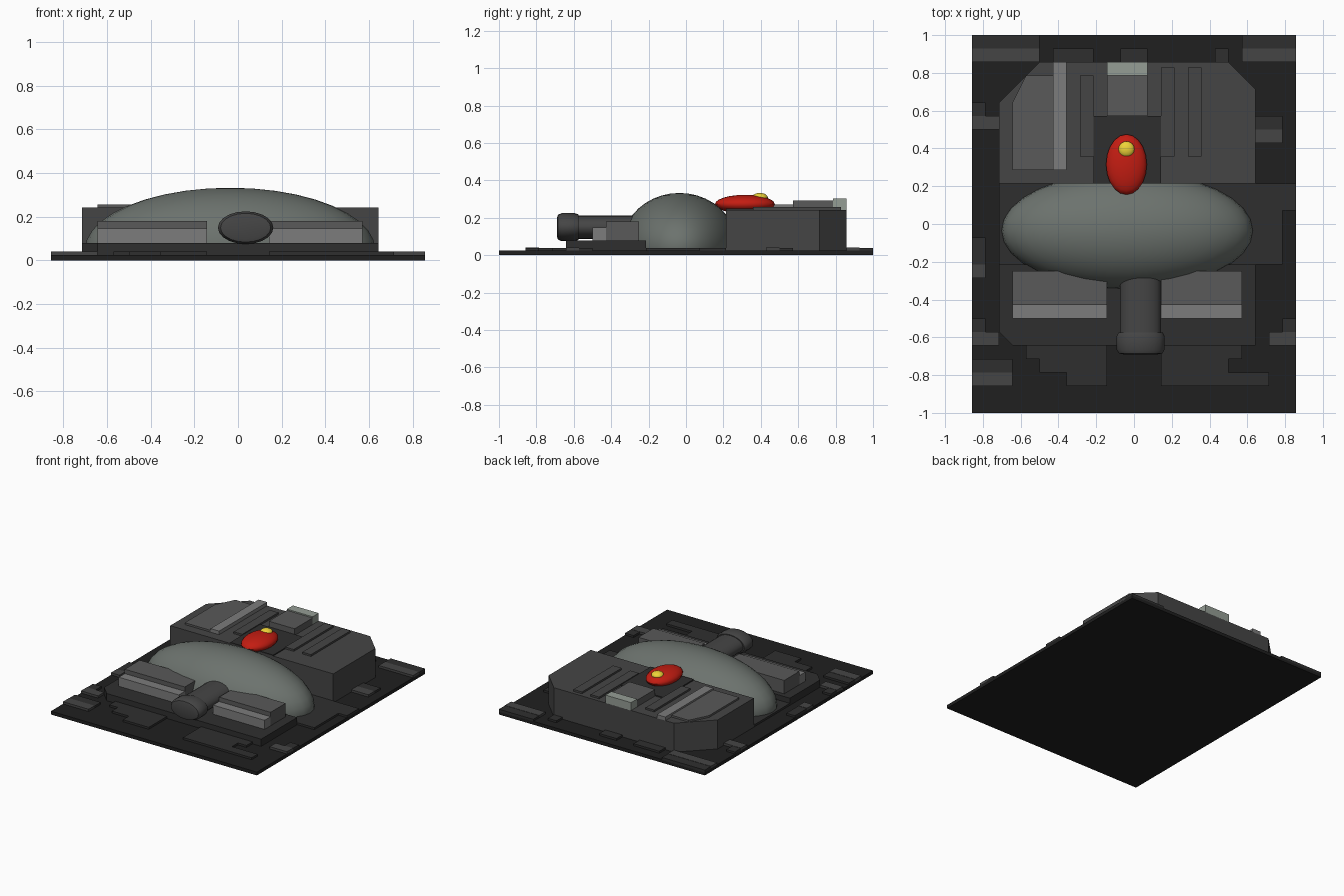
import bpy, bmesh, math

if "Cube" in bpy.data.objects:
    bpy.data.objects.remove(bpy.data.objects["Cube"])

U = 1 / 14  # plan grid unit


def mat(name, r, g, b):
    m = bpy.data.materials.new(name)
    m.diffuse_color = (r, g, b, 1)
    m.use_nodes = True
    m.node_tree.nodes["Principled BSDF"].inputs["Base Color"].default_value = m.diffuse_color
    return m


BLACK = mat("black", .014, .014, .014)
DARK = mat("dark_grey", .028, .028, .028)
MID = mat("mid_grey", .06, .06, .06)
PANEL = mat("panel_grey", .1, .1, .1)
LIGHT = mat("light_grey", .2, .2, .2)
PALE = mat("pale_grey", .3, .34, .3)
STONE = mat("dome_grey", .15, .17, .155)
RED = mat("red", .55, .012, .006)
YELLOW = mat("yellow", .85, .65, .04)


def finish(name, bm, material):
    bmesh.ops.recalc_face_normals(bm, faces=bm.faces)
    me = bpy.data.meshes.new(name)
    bm.to_mesh(me)
    bm.free()
    me.materials.append(material)
    ob = bpy.data.objects.new(name, me)
    bpy.context.collection.objects.link(ob)
    return ob


def smooth(ob):
    bpy.ops.object.select_all(action='DESELECT')
    bpy.context.view_layer.objects.active = ob
    ob.select_set(True)
    bpy.ops.object.shade_smooth_by_angle(angle=math.radians(40))


def prism(name, pts, z0, z1, material):
    """Extrude a plan outline given in grid units."""
    bm = bmesh.new()
    f = bm.faces.new([bm.verts.new((x * U, y * U, z0)) for x, y in pts])
    ext = bmesh.ops.extrude_face_region(bm, geom=[f])
    for v in ext['geom']:
        if isinstance(v, bmesh.types.BMVert):
            v.co.z = z1
    return finish(name, bm, material)


def slab(name, x0, x1, y0, y1, z0, z1, material):
    return prism(name, [(x0, y0), (x1, y0), (x1, y1), (x0, y1)], z0, z1, material)


def ellipsoid(name, centre, radii, segs, rings, material):
    bm = bmesh.new()
    bmesh.ops.create_uvsphere(bm, u_segments=segs, v_segments=rings, radius=1)
    bmesh.ops.scale(bm, vec=radii, verts=bm.verts)
    bmesh.ops.translate(bm, vec=centre, verts=bm.verts)
    return bm, name, material


def lathe_y(name, profile, centre, segs, material):
    """Elliptical tube along y from (y, rx, rz) stations."""
    bm = bmesh.new()
    loops = []
    for y, rx, rz in profile:
        loops.append([bm.verts.new((centre[0] + rx * math.cos(2 * math.pi * i / segs), y,
                                    centre[1] + rz * math.sin(2 * math.pi * i / segs)))
                      for i in range(segs)])
    for a, b in zip(loops, loops[1:]):
        for i in range(segs):
            j = (i + 1) % segs
            bm.faces.new((a[i], a[j], b[j], b[i]))
    bm.faces.new(loops[0])
    bm.faces.new(loops[-1])
    smooth(finish(name, bm, material))


# Base plate
slab("base_plate", -12, 12, -14, 14, 0, .025, BLACK)

# Low surface panels (x0, x1, y0, y1)
dark_panels = [
    (-12, -7, 13, 14), (8, 12, 13, 14), (-6, -3, 12, 13), (-1, 1, 12, 13), (6, 7, 12, 13),
    (-12, -11, 8, 9), (-12, -11, -3, -1), (-12, -11, -8, -7), (-12, -9, -11, -10),
    (9, 11, 7, 8), (9, 12, 1, 3), (9, 11, -3, 1), (11, 12, -8, -7), (-10, 9, -3, 3)]
light_panels = [
    (-12, -7, 12, 13), (8, 12, 12, 13), (-12, -10, 7, 8), (-12, -11, -4, -3),
    (-12, -10, -9, -8), (-12, -9, -12, -11), (9, 11, 6, 7), (10, 12, -9, -8)]
for p in dark_panels:
    slab("dark_panel", *p, .02, .04, DARK)
for p in light_panels:
    slab("light_panel", *p, .02, .042, MID)
prism("front_left_panel", [(-8, -9), (-8, -10), (-7, -10), (-7, -11), (-5, -11), (-5, -12),
                           (-2, -12), (-2, -9)], .02, .04, DARK)
prism("front_right_panel", [(2, -9), (2, -12), (10, -12), (10, -11), (7, -11), (7, -10),
                            (8, -10), (8, -9)], .02, .04, DARK)

# Rear block with cut corners and the plates on its roof
prism("rear_block", [(-10, 3), (9, 3), (9, 10), (7, 12), (-7, 12), (-10, 9)], .02, .243, MID)
prism("roof_panel", [(-9, 4), (-6, 4), (-6, 11), (-8, 11), (-9, 9)], .24, .257, PANEL)
slab("roof_strip", -6, -5, 4, 12, .24, .27, LIGHT)
slab("roof_centre_box", -2, 1, 8, 11, .24, .293, PANEL)
slab("roof_centre_cap", -2, 1, 11, 12, .24, .302, PALE)
slab("roof_dark_plate", -3, 2, 3, 8, .24, .251, DARK)
for x0, y1 in ((-4, 11), (2, 11.6), (4, 11.6)):
    slab("roof_rib", x0, x0 + 1, 5, y1, .24, .257, MID)

# Front platform and stepped boxes
prism("front_platform", [(-9, -9), (9, -9), (9, -3), (-10, -3), (-10, -8)], .02, .079, DARK)
for x0, x1 in ((-9, -2), (2, 8)):
    slab("front_box", x0, x1, -6, -3.5, .07, .18, PANEL)
    slab("front_box_step", x0, x1, -7, -6, .07, .147, LIGHT)

# Central dome, lower part trimmed inside the base
bm, n, m = ellipsoid("dome", (-.036, -.035, .05), (.665, .31, .283), 32, 20, STONE)
bmesh.ops.bisect_plane(bm, geom=bm.verts[:] + bm.edges[:] + bm.faces[:], plane_co=(0, 0, .03),
                       plane_no=(0, 0, 1), clear_inner=True)
smooth(finish(n, bm, m))

# Barrel with rounded end cap
lathe_y("barrel", [(-.6, .108, .063), (-.2, .108, .063)], (.035, .15), 20, MID)
lathe_y("barrel_cap", [(-.69, .09, .05), (-.685, .115, .066), (-.665, .127, .075),
                       (-.595, .127, .075), (-.575, .118, .068)], (.035, .15), 20, MID)

# Red pod with yellow light
for args in (("red_pod", (-.04, .315, .273), (.108, .16, .05), 20, 12, RED),
             ("yellow_light", (-.04, .395, .308), (.043, .043, .025), 16, 10, YELLOW)):
    bm, n, m = ellipsoid(*args)
    smooth(finish(n, bm, m))
